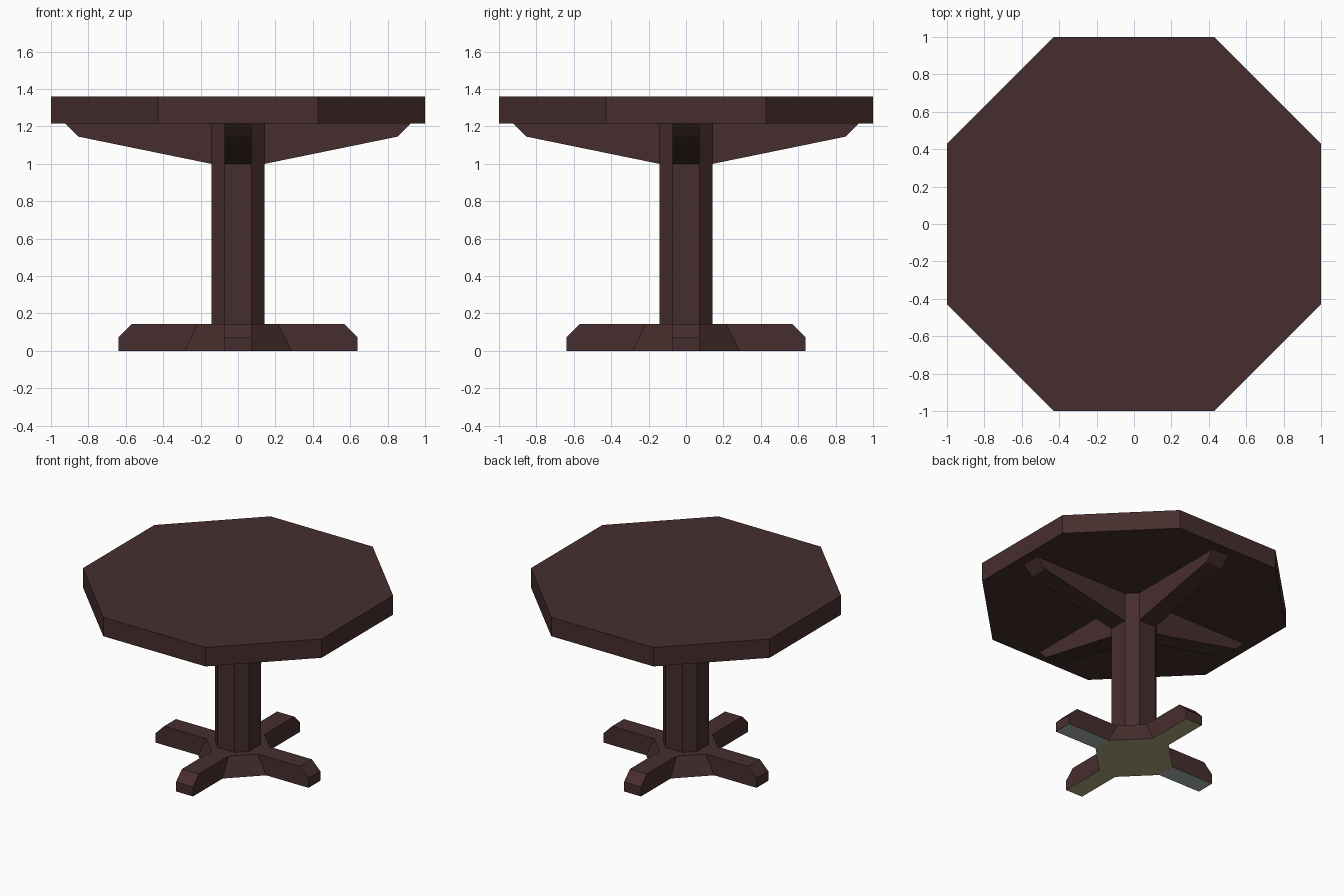
import bpy, bmesh, math
from mathutils import Matrix

if "Cube" in bpy.data.objects:
    bpy.data.objects.remove(bpy.data.objects["Cube"])


def material(name, rgb):
    m = bpy.data.materials.new(name)
    m.diffuse_color = (*rgb, 1)
    m.use_nodes = True
    m.node_tree.nodes["Principled BSDF"].inputs["Base Color"].default_value = m.diffuse_color
    return m


wood = material("dark_wood", (0.062, 0.027, 0.027))
olive = material("olive_underside", (0.43, 0.38, 0.21))
grey = material("blue_grey_underside", (0.39, 0.45, 0.43))


def finish(bm, name, under=None):
    """Make the object; faces lying on the floor take the underside colour."""
    bmesh.ops.recalc_face_normals(bm, faces=bm.faces[:])
    if under:
        for f in bm.faces:
            if f.normal.z < -0.9 and f.calc_center_median().z < 0.01:
                f.material_index = 1
    me = bpy.data.meshes.new(name)
    bm.to_mesh(me)
    bm.free()
    me.materials.append(wood)
    if under:
        me.materials.append(under)
    bpy.context.collection.objects.link(bpy.data.objects.new(name, me))


def loft(bm, lower, upper):
    """Close a solid between two matching rings of points."""
    a = [bm.verts.new(p) for p in lower]
    b = [bm.verts.new(p) for p in upper]
    n = len(a)
    bm.faces.new(a)
    bm.faces.new(b)
    for i in range(n):
        j = (i + 1) % n
        bm.faces.new((a[i], a[j], b[j], b[i]))


def octagon(r, h, z):
    return [(x, y, z) for x, y in ((r, -h), (r, h), (h, r), (-h, r),
                                   (-r, h), (-r, -h), (-h, -r), (h, -r))]


def eight_sided(name, bottom, top, under=None):
    bm = bmesh.new()
    loft(bm, octagon(*bottom), octagon(*top))
    finish(bm, name, under)


def arm(name, profile, half, turn, under=None):
    """Side profile (x, z) given a thickness, turned about z."""
    bm = bmesh.new()
    loft(bm, [(x, -half, z) for x, z in profile], [(x, half, z) for x, z in profile])
    bmesh.ops.transform(bm, matrix=Matrix.Rotation(turn, 4, 'Z'), verts=bm.verts[:])
    finish(bm, name, under)


W = 0.071
# Tabletop, column and flared base hub
eight_sided("tabletop", (1.0, 0.428, 1.217), (1.0, 0.428, 1.36))
eight_sided("column", (0.142, W, 0.143), (0.142, W, 1.217))
eight_sided("base_hub", (0.285, W, 0), (0.215, W, 0.143), olive)

# Four braces under the top and four feet
brace = [(0.142, 1.0), (0.855, 1.146), (0.926, 1.217), (0.142, 1.217)]
foot = [(0.285, 0), (0.64, 0), (0.64, 0.072), (0.569, 0.143), (0.215, 0.143)]
for i, side in enumerate(("right", "back", "left", "front")):
    turn = i * math.pi / 2
    arm(side + "_brace", brace, W, turn)
    arm(side + "_foot", foot, W, turn, olive if i % 2 else grey)
